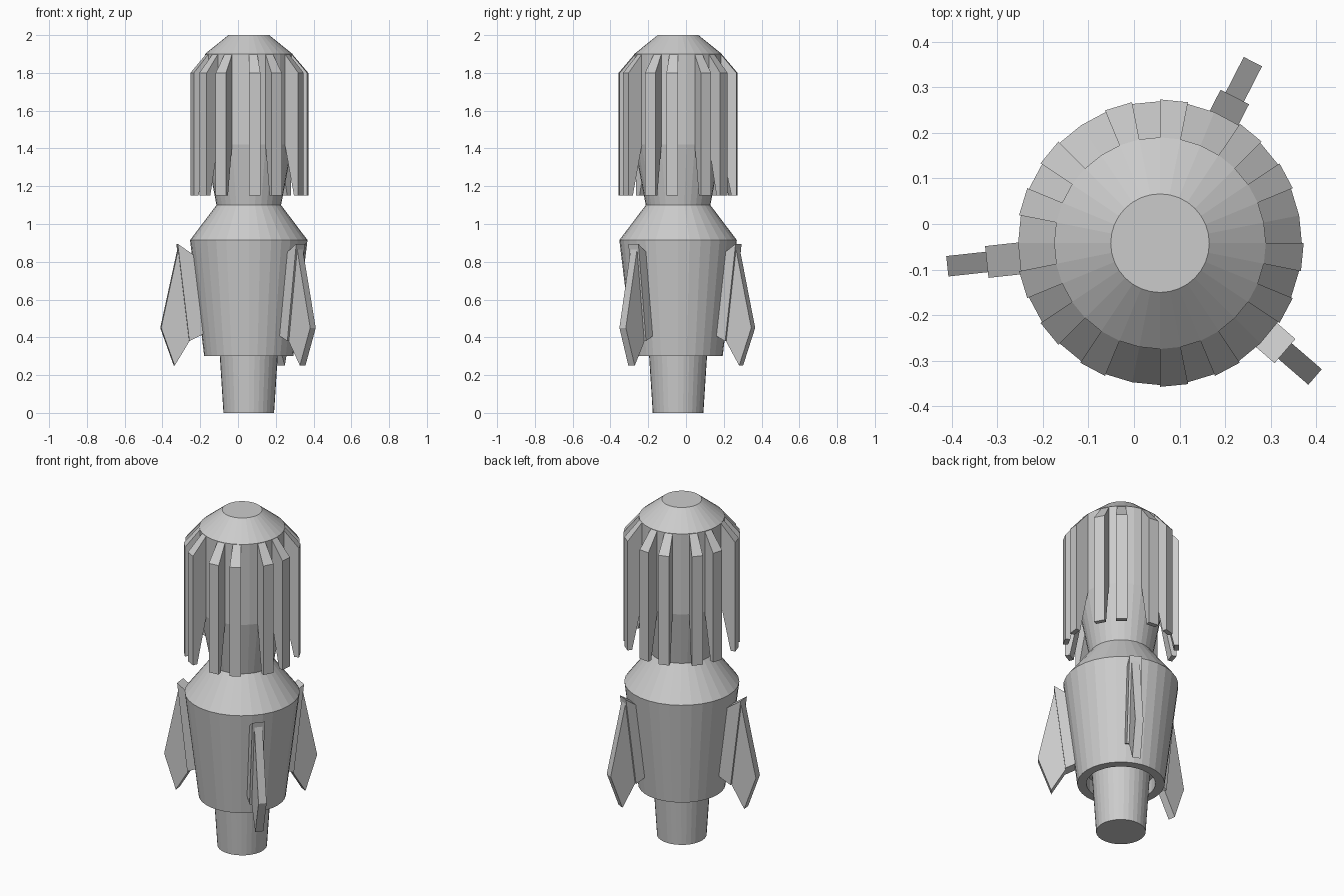
import bpy, bmesh
from math import radians, cos, sin, tau

if "Cube" in bpy.data.objects:
    bpy.data.objects.remove(bpy.data.objects["Cube"])

CX, CY, SIDES = 0.057, -0.042, 32
STEP = tau / SIDES


def finish(name, bm):
    bmesh.ops.recalc_face_normals(bm, faces=bm.faces)
    mesh = bpy.data.meshes.new(name)
    bm.to_mesh(mesh)
    bm.free()
    obj = bpy.data.objects.new(name, mesh)
    obj.location = (CX, CY, 0)
    bpy.context.collection.objects.link(obj)
    return obj


def polar(bm, r, a, z):
    return bm.verts.new((r * cos(a), r * sin(a), z))


def lathe(name, profile):
    """Turn an (r, z) profile into a 32-sided solid, capping both ends."""
    bm = bmesh.new()
    rings = [[polar(bm, r, i * STEP, z) for i in range(SIDES)] for r, z in profile]
    for lo, hi in zip(rings, rings[1:]):
        for i in range(SIDES):
            j = (i + 1) % SIDES
            bm.faces.new((lo[i], lo[j], hi[j], hi[i]))
    bm.faces.new(rings[0])
    bm.faces.new(rings[-1])
    return finish(name, bm)


def bridge(bm, a, b):
    """Close two matching outlines into a prism."""
    bm.faces.new(a)
    bm.faces.new(b)
    n = len(a)
    for i in range(n):
        j = (i + 1) % n
        bm.faces.new((a[i], a[j], b[j], b[i]))


def slab(bm, outline, angle, thick):
    """Upright plate of constant thickness pointing outward at an angle."""
    c, s = cos(angle), sin(angle)
    sides = []
    for t in (-thick / 2, thick / 2):
        sides.append([bm.verts.new((r * c - t * s, r * s + t * c, z)) for r, z in outline])
    bridge(bm, *sides)


# Tapered nozzle, rising into the hollow under the body
lathe("nozzle", [(0.134, 0), (0.159, 0.39)])

# Body with recessed underside and sloped shoulder
lathe("body", [(0.187, 0.38), (0.187, 0.30), (0.236, 0.30), (0.311, 0.915), (0.171, 1.10)])

# Head core with tapered neck and domed cap
lathe("head_core", [(0.171, 1.10), (0.232, 1.42), (0.232, 1.90), (0.108, 2.0)])

# Raised ribs standing on single facets of the head
rib = [(0.23, 1.90), (0.315, 1.80), (0.315, 1.15), (0.288, 1.15), (0.23, 1.42)]
bm = bmesh.new()
for k in (0, 3, 5, 8, 10, 13, 15, 18, 20, 22, 25, 27, 30):
    bridge(bm, *[[polar(bm, r, a * STEP, z) for r, z in rib] for a in (k - 1, k)])
finish("head_ribs", bm)

# Three stabiliser fins: thick root plus thinner blade
root = [(0.26, 0.81), (0.382, 0.895), (0.32, 0.38), (0.22, 0.43)]
blade = [(0.375, 0.88), (0.469, 0.45), (0.397, 0.25), (0.315, 0.385)]
for i, (deg, shift) in enumerate(((186.2, 0), (62.9, -0.022), (-40.8, -0.02))):
    bm = bmesh.new()
    for outline, thick in ((root, 0.07), (blade, 0.045)):
        slab(bm, [(r + shift, z) for r, z in outline], radians(deg), thick)
    finish(f"tail_fin_{i + 1}", bm)
